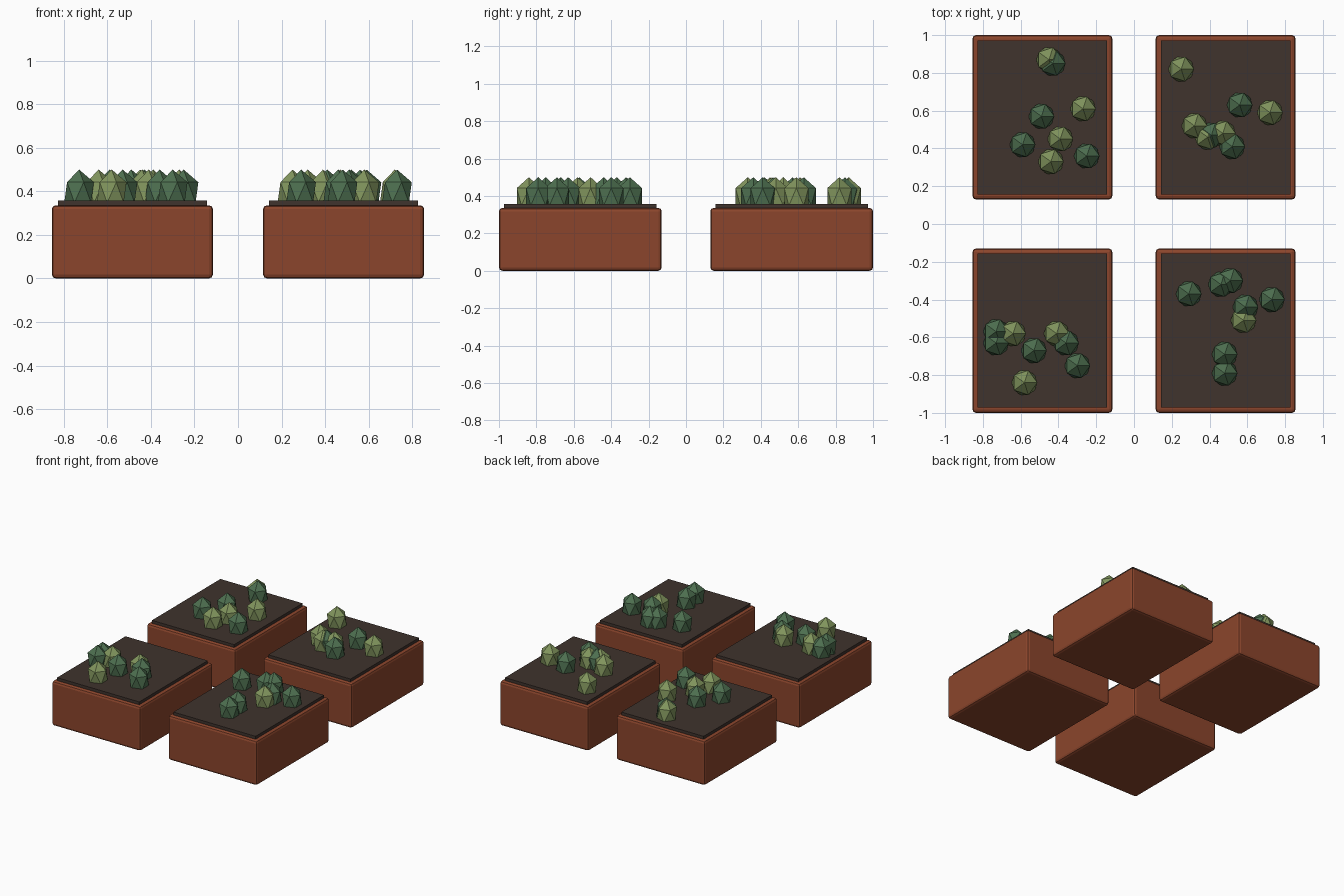
import bpy
import bmesh
from mathutils import Matrix

cube = bpy.data.objects.get("Cube")
if cube:
    bpy.data.objects.remove(cube, do_unlink=True)


def make_material(name, rgb):
    mat = bpy.data.materials.new(name)
    mat.use_nodes = True
    colour = (*rgb, 1)
    mat.diffuse_color = colour
    mat.node_tree.nodes["Principled BSDF"].inputs["Base Color"].default_value = colour
    return mat


terracotta = make_material("terracotta", (0.26, 0.06, 0.025))
soil_brown = make_material("soil brown", (0.05, 0.033, 0.026))
dark_green = make_material("dark green", (0.075, 0.16, 0.08))
light_green = make_material("light green", (0.22, 0.30, 0.11))


def finish(bm, name, mat):
    mesh = bpy.data.meshes.new(name)
    bm.to_mesh(mesh)
    bm.free()
    mesh.materials.append(mat)
    obj = bpy.data.objects.new(name, mesh)
    bpy.context.collection.objects.link(obj)
    return obj


def add_block(name, centre, size, mat, bevel=0):
    bm = bmesh.new()
    bmesh.ops.create_cube(bm, size=1, matrix=Matrix.Translation(centre) @ Matrix.Diagonal((*size, 1)))
    obj = finish(bm, name, mat)
    if bevel:
        mod = obj.modifiers.new("soft edges", "BEVEL")
        mod.width = bevel
        mod.segments = 2


def add_bush(name, x, y, mat):
    # Tall icosahedron sunk part way into the soil
    bm = bmesh.new()
    place = Matrix.Translation((x, y, 0.395)) @ Matrix.Diagonal((0.076, 0.076, 0.105, 1))
    bmesh.ops.create_icosphere(bm, subdivisions=1, radius=1, matrix=place)
    finish(bm, name, mat)


# Bush positions in hundredths, grouped by bed, then by colour
beds = {
    "back_right": (-1, 1,
                   [(-43, 85), (-49, 57), (-59, 42), (-25, 36)],
                   [(-45, 87), (-27, 61), (-39, 45), (-44, 33)]),
    "back_left": (1, 1,
                  [(56, 63), (52, 41), (41, 47)],
                  [(25, 82), (72, 59), (32, 52), (39, 46), (47, 48)]),
    "front_right": (-1, -1,
                    [(-73, -57), (-73, -63), (-53, -67), (-36, -63), (-30, -75)],
                    [(-64, -58), (-41, -58), (-58, -84)]),
    "front_left": (1, -1,
                   [(29, -37), (46, -32), (51, -30), (73, -40), (59, -44), (48, -69), (48, -79)],
                   [(58, -51)]),
}

for bed, (side, depth, darks, lights) in beds.items():
    x, y = side * 0.485, depth * 0.565
    add_block(bed + "_planter", (x, y, 0.168), (0.74, 0.87, 0.336), terracotta, bevel=0.018)
    add_block(bed + "_soil", (x, y, 0.34), (0.685, 0.815, 0.036), soil_brown)
    for shade, mat, spots in (("dark", dark_green, darks), ("light", light_green, lights)):
        for number, (px, py) in enumerate(spots, 1):
            add_bush(f"{bed}_{shade}_bush_{number}", px / 100, py / 100, mat)
